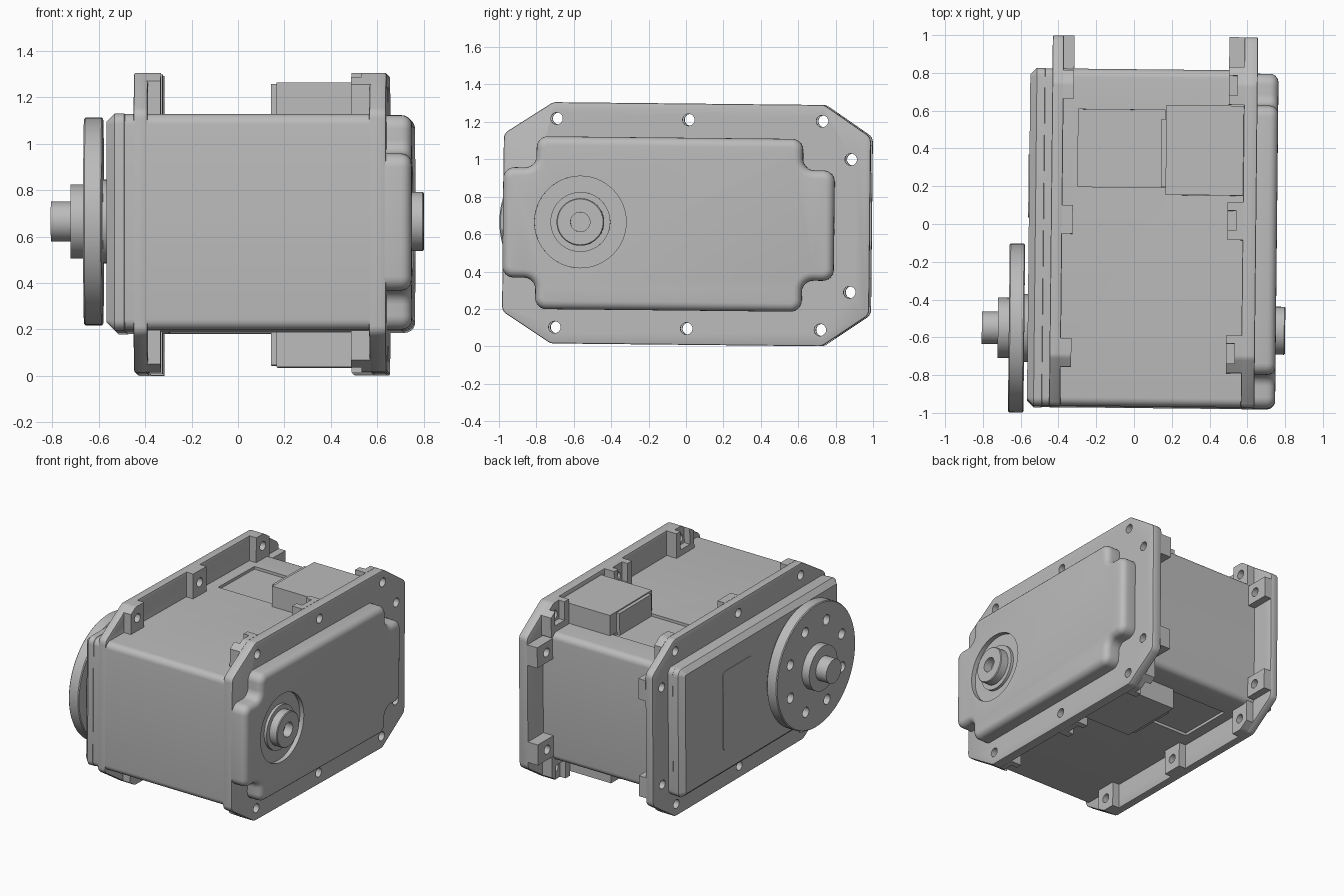
import bpy, bmesh, math
from mathutils import Matrix, Vector

if "Cube" in bpy.data.objects:
    bpy.data.objects.remove(bpy.data.objects["Cube"])

grey = bpy.data.materials.new("housing grey")
grey.use_nodes = True
colour = (0.5, 0.5, 0.5, 1)
grey.diffuse_color = colour
grey.node_tree.nodes["Principled BSDF"].inputs["Base Color"].default_value = colour
parts = []


def finish(name, bm, bevel=0, segments=1):
    bmesh.ops.recalc_face_normals(bm, faces=bm.faces)
    mesh = bpy.data.meshes.new(name)
    bm.to_mesh(mesh)
    bm.free()
    ob = bpy.data.objects.new(name, mesh)
    bpy.context.collection.objects.link(ob)
    mesh.materials.append(grey)
    parts.append(ob)
    if bevel:
        mod = ob.modifiers.new("Bevel", 'BEVEL')
        mod.width, mod.segments = bevel, segments
        mod.limit_method, mod.angle_limit = 'ANGLE', math.radians(35)
        apply(ob, mod)
    return ob


def apply(ob, mod):
    bpy.ops.object.select_all(action='DESELECT')
    bpy.context.view_layer.objects.active = ob
    ob.select_set(True)
    bpy.ops.object.modifier_apply(modifier=mod.name)


def combine(ob, tool, operation='DIFFERENCE', keep=False):
    mod = ob.modifiers.new("Boolean", 'BOOLEAN')
    mod.operation, mod.object, mod.solver = operation, tool, 'EXACT'
    apply(ob, mod)
    if not keep:
        parts.remove(tool)
        bpy.data.objects.remove(tool)


def boxes(name, bounds, bevel=0):
    """Boxes given as (x0, x1, y0, y1, z0, z1)."""
    bm = bmesh.new()
    for x0, x1, y0, y1, z0, z1 in bounds:
        place = Matrix.Translation(((x0 + x1) / 2, (y0 + y1) / 2, (z0 + z1) / 2))
        size = Matrix.Diagonal((x1 - x0, y1 - y0, z1 - z0, 1))
        bmesh.ops.create_cube(bm, size=1, matrix=place @ size)
    return finish(name, bm, bevel)


def rods(name, x0, x1, radius, centres, sides=64, bevel=0):
    """Cylinders along x at (y, z) centres."""
    bm = bmesh.new()
    for y, z in centres:
        place = Matrix.Translation(((x0 + x1) / 2, y, z)) @ Matrix.Rotation(math.pi / 2, 4, 'Y')
        bmesh.ops.create_cone(bm, cap_ends=True, segments=sides, radius1=radius,
                              radius2=radius, depth=x1 - x0, matrix=place)
    return finish(name, bm, bevel)


def rounded(points, radius, steps=6):
    """Fillet every corner of a (y, z) outline."""
    out = []
    for i, p in enumerate(points):
        p = Vector(p)
        a = (Vector(points[i - 1]) - p).normalized()
        b = (Vector(points[(i + 1) % len(points)]) - p).normalized()
        half = a.angle(b) / 2
        centre = p + (a + b).normalized() * radius / math.sin(half)
        start = p + a * radius / math.tan(half) - centre
        end = p + b * radius / math.tan(half) - centre
        sweep = math.pi - 2 * half
        for k in range(steps + 1):
            t = k / steps
            out.append(centre + (start * math.sin((1 - t) * sweep)
                                 + end * math.sin(t * sweep)) / math.sin(sweep))
    return out


def prism(name, outline, x0, x1, bevel=0, segments=1):
    bm = bmesh.new()
    lower = bm.faces.new([bm.verts.new((x0, y, z)) for y, z in outline])
    new = bmesh.ops.extrude_face_region(bm, geom=[lower])["geom"]
    bmesh.ops.translate(bm, vec=(x1 - x0, 0, 0),
                        verts=[v for v in new if isinstance(v, bmesh.types.BMVert)])
    return finish(name, bm, bevel, segments)


def rectangle(y0, y1, h):
    return [(y0, -h), (y1, -h), (y1, h), (y0, h)]


# Main housing with a shallow panel sunk in its top and bottom
body = prism("housing", rounded(rectangle(-0.97, 0.815, 0.465), 0.045), -0.5, 0.62)
for s in (-1, 1):
    z = sorted((s * 0.445, s * 0.55))
    combine(body, boxes("panel_cutter", [(-0.3, 0.16, 0.19, 0.6, *z)]))

# Chamfered cover on the output side, with a label plate
prism("output_cover", rounded(rectangle(-0.972, 0.817, 0.467), 0.045), -0.557, -0.445, 0.035)
prism("label_plate", rounded(rectangle(0.03, 0.36, 0.29), 0.03), -0.561, -0.55)

# Rear cover with its four corners scooped out
quarter = [(0.8, 0.295), (0.63, 0.295), (0.63, 0.462)]
top = quarter + [(-0.795, 0.462), (-0.795, 0.295), (-0.972, 0.295)]
cover = prism("rear_cover", rounded(top + [(y, -z) for y, z in reversed(top)], 0.06),
              0.6, 0.757, 0.045, 5)

# Mounting flanges with bored screw posts
outline = [(0.74, 0.645), (-0.71, 0.645), (-0.972, 0.475)]
outline = outline + [(y, -z) for y, z in reversed(outline)] + [(0.99, -0.475), (0.99, 0.475)]
outline = rounded(outline, 0.05, 4)
edge_y = (-0.69, 0.015, 0.73)
holes = [(y, s * 0.558) for y in edge_y for s in (-1, 1)] + [(0.885, s * 0.355) for s in (-1, 1)]
drill = rods("drill", -0.7, 0.9, 0.032, holes, 24)
limit = prism("limit", outline, -0.7, 0.9)
for side, x0, x1, post in (("left", 0.575, 0.647, (0.495, 0.58)),
                           ("right", -0.44, -0.38, (-0.385, -0.325))):
    flange = prism(side + "_flange", outline, x0, x1, 0.008, 2)
    w = 0.1 if side == "left" else 0.075
    blocks = [(*post, y - w, y + w, *sorted((s * 0.44, s * 0.7)))
              for y in edge_y for s in (-1, 1)]
    blocks += [(*post, 0.8, 1.1, s * 0.355 - 0.075, s * 0.355 + 0.075) for s in (-1, 1)]
    posts = boxes(side + "_flange_posts", blocks)
    combine(posts, limit, 'INTERSECT', True)
    if side == "left":
        pockets = [(0.4, 0.54, y - 0.05, y + 0.055, *sorted((s * 0.51, s * 0.8)))
                   for y in edge_y for s in (-1, 1)]
        combine(posts, boxes("pocket_cutter", pockets))
    for ob in (flange, posts):
        combine(ob, drill, 'DIFFERENCE', True)
for helper in (drill, limit):
    parts.remove(helper)
    bpy.data.objects.remove(helper)

# Cable sockets above and below
for s, name in ((1, "top"), (-1, "bottom")):
    z = sorted((s * 0.4, s * 0.613))
    lip = sorted((s * 0.4, s * 0.605))
    boxes(name + "_socket", [(0.165, 0.59, 0.15, 0.625, *z)])
    boxes(name + "_socket_lip", [(0.14, 0.17, 0.19, 0.55, *lip)])

# Output horn: disc with eight holes, hub and shaft
cy, cz = -0.557, 0.006
axis = [(cy, cz)]
disc = rods("horn_disc", -0.657, -0.575, 0.447, axis, 96, 0.006)
ring = [(cy + 0.315 * math.cos(a), cz + 0.315 * math.sin(a))
        for a in (math.pi * (k + 0.5) / 4 for k in range(8))]
combine(disc, rods("horn_drill", -0.8, -0.5, 0.036, ring, 24))
rods("horn_collar", -0.58, -0.54, 0.18, axis)
rods("horn_hub", -0.715, -0.65, 0.16, axis)
rods("output_shaft", -0.8, -0.71, 0.086, axis)

# Idler pivot sunk into the rear cover
combine(cover, rods("pivot_recess_cutter", 0.725, 0.9, 0.245, axis))
rods("pivot_seat", 0.7, 0.745, 0.16, axis)
pivot = rods("pivot_hub", 0.7, 0.806, 0.127, axis, 64, 0.005)
combine(pivot, rods("pivot_drill", 0.72, 0.9, 0.052, axis, 32))

# Set the whole assembly at its slight lean and shade it
lean = math.radians(-0.6)
pose = (Matrix.Translation((0, 0, 0.653)) @ Matrix.Rotation(lean, 4, 'X')
        @ Matrix.Rotation(lean, 4, 'Z'))
bpy.ops.object.select_all(action='DESELECT')
for ob in parts:
    ob.data.transform(pose)
    ob.select_set(True)
bpy.context.view_layer.objects.active = parts[0]
bpy.ops.object.shade_smooth_by_angle(angle=math.radians(32))
